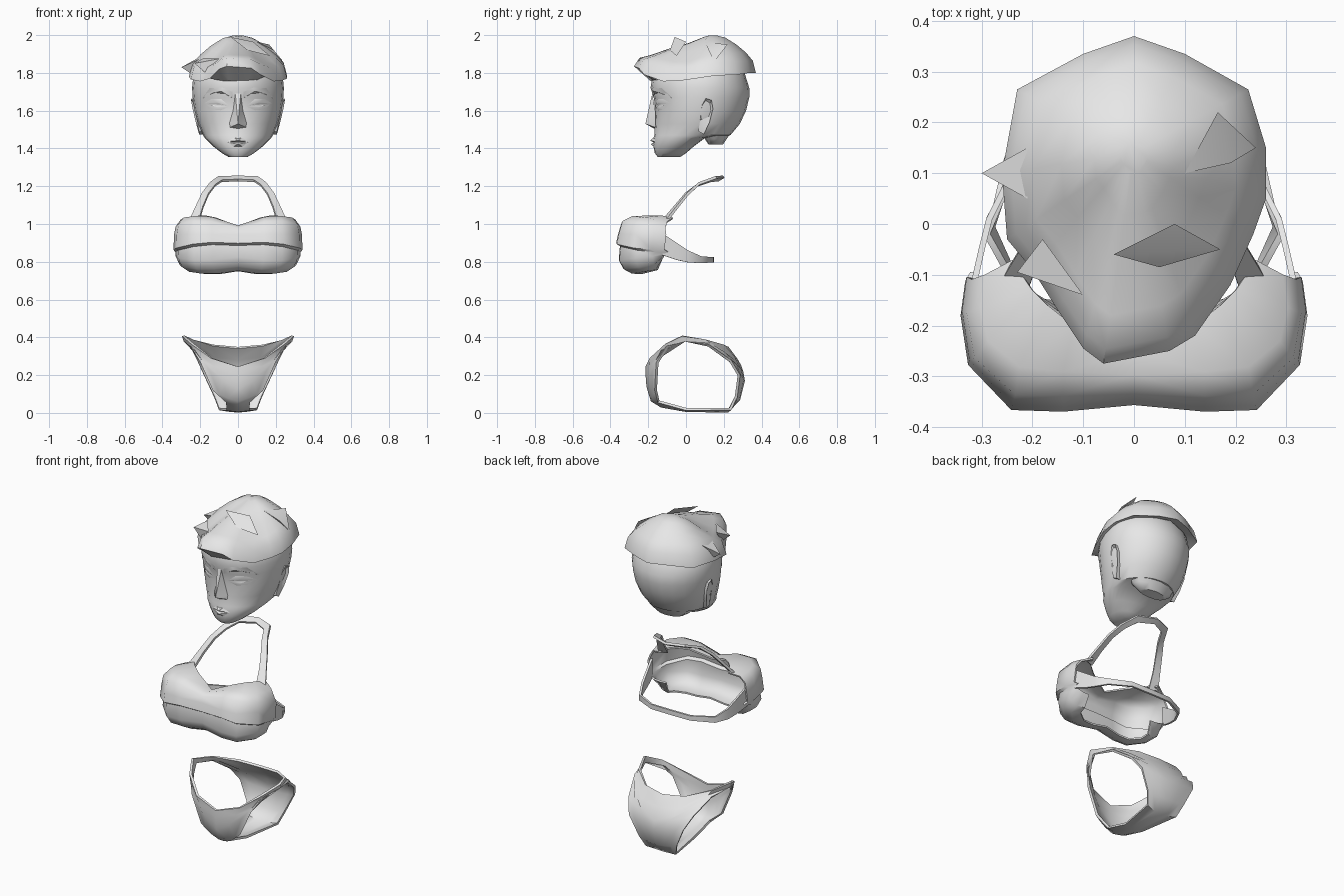
import bpy, bmesh, math
from mathutils import Vector

grey = bpy.data.materials.new("light_grey")
grey.diffuse_color = (0.8, 0.8, 0.8, 1)


def finish(name, bm, mirror=False, thick=0, angle=40):
    """Make an object, apply mirror and thickness, then smooth it."""
    me = bpy.data.meshes.new(name)
    bmesh.ops.recalc_face_normals(bm, faces=bm.faces)
    bm.to_mesh(me)
    bm.free()
    me.materials.append(grey)
    ob = bpy.data.objects.new(name, me)
    bpy.context.collection.objects.link(ob)
    bpy.ops.object.select_all(action='DESELECT')
    ob.select_set(True)
    bpy.context.view_layer.objects.active = ob
    if mirror:
        m = ob.modifiers.new("mirror", 'MIRROR')
        m.merge_threshold = 0.002
        bpy.ops.object.modifier_apply(modifier=m.name)
    if thick:
        s = ob.modifiers.new("thickness", 'SOLIDIFY')
        s.thickness, s.offset = thick, 0
        bpy.ops.object.modifier_apply(modifier=s.name)
    bpy.ops.object.shade_smooth_by_angle(angle=math.radians(angle))
    return ob


def sheet(name, rows, closed=False, caps=(False, False), **kw):
    """Skin a grid of points row by row."""
    bm = bmesh.new()
    grid = [[bm.verts.new(p) for p in r] for r in rows]
    n = len(grid[0])
    for a, b in zip(grid, grid[1:]):
        for i in range(n if closed else n - 1):
            j = (i + 1) % n
            bm.faces.new((a[i], a[j], b[j], b[i]))
    for cap, row in zip(caps, (grid[0], grid[-1])):
        if cap:
            bm.faces.new(row)
    bmesh.ops.remove_doubles(bm, verts=bm.verts, dist=0.0005)
    return finish(name, bm, **kw)


def ring(w, yf, yb, yc, z, n=24):
    """Egg-shaped horizontal slice with separate front and back depth."""
    pts = []
    for i in range(n):
        a = 2 * math.pi * i / n
        c = math.cos(a)
        pts.append((w * math.sin(a), yc - c * ((yc - yf) if c > 0 else (yb - yc)), z))
    return pts


# ---- head: height, half width, front, back, widest depth
HEAD = [(1.355, .05, -.15, -.03, -.10), (1.375, .085, -.165, 0, -.08),
        (1.41, .13, -.172, .04, -.03), (1.455, .175, -.172, .10, .02),
        (1.47, .185, -.168, .235, .05), (1.53, .21, -.165, .285, .07),
        (1.60, .23, -.162, .318, .08), (1.67, .24, -.170, .335, .09),
        (1.72, .243, -.188, .335, .10), (1.80, .235, -.175, .31, .10),
        (1.88, .17, -.10, .25, .10), (1.93, .09, 0, .20, .10)]
sheet("head", [ring(w, f, b, c, z) for z, w, f, b, c in HEAD],
      closed=True, caps=(True, True))
sheet("nape", [ring(.085, .12, .195, .15, 1.42, 12), ring(.13, .10, .215, .15, 1.45, 12),
               ring(.165, .08, .256, .13, 1.51, 12)], closed=True, caps=(True, True))


def face_y(x, z):
    """Depth of the face surface at x, z."""
    for a, b in zip(HEAD, HEAD[1:]):
        if a[0] <= z <= b[0]:
            t = (z - a[0]) / (b[0] - a[0])
            w, f, _, c = [p + (q - p) * t for p, q in zip(a[1:], b[1:])]
            return c - (c - f) * math.sqrt(max(0, 1 - (x / w) ** 2))
    return 0


def relief(name, outline, centre, height, mirror=True):
    """Raised facial shape: an outline on the face fanned to a high point."""
    bm = bmesh.new()
    rim = [bm.verts.new((x, face_y(x, z) - .002, z)) for x, z in outline]
    x, z = centre
    top = bm.verts.new((x, face_y(x, z) - height, z))
    for i in range(len(rim)):
        bm.faces.new((rim[i - 1], rim[i], top))
    finish(name, bm, mirror=mirror, angle=40)


# ---- facial features
relief("brows", [(.025, 1.665), (.07, 1.69), (.13, 1.695), (.19, 1.665),
                 (.15, 1.72), (.08, 1.722), (.03, 1.70)], (.09, 1.703), .009)
relief("upper_eyelids", [(.045, 1.625), (.09, 1.632), (.14, 1.636), (.18, 1.638),
                         (.14, 1.662), (.09, 1.662)], (.115, 1.645), .012)
relief("lower_eyelids", [(.045, 1.622), (.09, 1.626), (.14, 1.63), (.17, 1.633),
                         (.14, 1.607), (.09, 1.602)], (.11, 1.616), .008)
relief("nose", [(.014, 1.69), (.026, 1.60), (.045, 1.535), (.042, 1.512), (0, 1.505),
                (-.042, 1.512), (-.045, 1.535), (-.026, 1.60), (-.014, 1.69)],
       (0, 1.53), .050, False)
relief("upper_lip", [(-.06, 1.436), (-.02, 1.457), (0, 1.452), (.02, 1.457),
                     (.06, 1.436), (0, 1.434)], (0, 1.442), .018, False)
relief("lower_lip", [(-.055, 1.433), (0, 1.431), (.055, 1.433), (.025, 1.41),
                     (-.025, 1.41)], (0, 1.422), .014, False)

# ---- ears: leaf outlines that follow the skull inward towards the lobe
EAR = [(.065, 1.49), (.075, 1.55), (.085, 1.63), (.105, 1.665), (.135, 1.655),
       (.143, 1.61), (.125, 1.54), (.095, 1.475)]
sheet("ears", [[(.205 - (1.66 - z) * .2, y, z) for y, z in EAR],
               [(.238 + .15 * (y - .06) - (1.66 - z) * .2, y, z) for y, z in EAR],
               [(.215, .105 + (y - .105) * .55, 1.57 + (z - 1.57) * .65)
                for y, z in EAR]], closed=True, caps=(True, True), mirror=True)

# ---- hair cap: rim swept up into a dome, with an underside tucked to the forehead
RIM = [(0, .37, 1.80), (.10, .335, 1.80), (.225, .265, 1.79), (.26, .15, 1.785),
       (.26, .05, 1.77), (.235, -.02, 1.76), (.19, -.12, 1.755), (.12, -.22, 1.79),
       (.07, -.25, 1.825), (-.06, -.275, 1.835), (-.10, -.245, 1.82), (-.15, -.17, 1.77),
       (-.20, -.09, 1.755), (-.25, -.03, 1.765), (-.26, .10, 1.78), (-.23, .265, 1.79),
       (-.10, .335, 1.80)]
DOME = [(1, 0), (.93, .32), (.77, .54), (.55, .75), (.3, .93), (.1, .99)]
rows = [[(x * .8, .1 + (y - .1) * .77, 1.758 if y < -.2 else z + .02) for x, y, z in RIM]]
for s, h in DOME:
    row = []
    for x, y, z in RIM:
        yy = .14 + (y - .14) * s
        flat = .03 * min(1, max(0, (.12 - yy) / .1)) * min(1, (1 - s) * 4)
        row.append((x * s, yy, z + (2 - z) * h - flat))
    rows.append(row)
sheet("hair", rows, closed=True, caps=(False, True), angle=50)


def spike(tip, *base):
    """Pointed tuft of hair."""
    bm = bmesh.new()
    t = bm.verts.new(tip)
    vs = [bm.verts.new(p) for p in base]
    for i in range(len(vs)):
        bm.faces.new((vs[i - 1], vs[i], t))
    bm.faces.new(vs)
    finish("hair_tuft", bm, angle=70)


spike((-.30, .10, 1.83), (-.21, .15, 1.88), (-.21, .05, 1.87), (-.24, .10, 1.79))
spike((-.23, -.095, 1.85), (-.10, -.14, 1.875), (-.18, -.03, 1.88), (-.16, -.11, 1.79))
spike((-.04, -.06, 1.99), (.08, .0, 1.965), (.17, -.05, 1.89), (.05, -.085, 1.92))
spike((.165, .22, 1.95), (.10, .10, 1.965), (.19, .12, 1.92), (.24, .15, 1.86))

# ---- bikini top: half cup from inner top edge, over the ridge, to the lower edge
MID = [(0, -.352), (.14, -.365), (.24, -.362), (.323, -.275), (.337, -.18), (.328, -.115)]
RIDGE = [.90, .905, .895, .875, .865, .865]


def level(s, z, rear):
    """Scaled copy of the bust outline at one height, lifted at the rear."""
    zs = [z + .015, z, z, z + .01, z + .02, rear]
    return [(x * (.4 + .6 * s), -.13 + (y + .13) * s, h) for (x, y), h in zip(MID, zs)]


cup = [[(0, -.25, .985), (.12, -.20, 1.03), (.17, -.16, 1.04), (.20, -.13, 1.04),
        (.22, -.10, 1.035), (.235, -.07, 1.03)],
       [(0, -.295, .988), (.14, -.29, 1.033), (.225, -.28, 1.038), (.285, -.23, 1.03),
        (.30, -.165, 1.02), (.29, -.10, 1.01)],
       [(0, -.33, .975), (.14, -.335, 1.01), (.232, -.333, 1.012), (.31, -.262, .998),
        (.325, -.175, .985), (.315, -.11, .975)],
       [(x * .99, y + .01, .945) for x, y in MID],
       [(x, y, z) for (x, y), z in zip(MID, RIDGE)],
       [(x * .97, y + .02, z - .012) for (x, y), z in zip(MID, RIDGE)],
       level(.94, .81, .845), level(.84, .765, .835), level(.66, .742, .83),
       level(.45, .74, .83)]
sheet("bikini_cups", cup, mirror=True, thick=.01, angle=50)

# ---- back band: plan position with lower and upper height
BAND = [(.317, -.125, .835, .95), (.30, -.05, .81, .90), (.285, .01, .797, .86),
        (.25, .08, .793, .828), (.13, .14, .797, .825), (0, .142, .797, .825)]
sheet("back_band", [[(x, y, a), (x, y, b)] for x, y, a, b in BAND],
      mirror=True, thick=.012)

# ---- halter strap round the neck: outer and inner edges
STRAP = [((.255, -.10, 1.02), (.205, -.12, 1.02)), ((.225, -.05, 1.085), (.185, -.06, 1.09)),
         ((.19, .01, 1.16), (.155, .0, 1.16)), ((.15, .07, 1.215), (.12, .06, 1.205)),
         ((.105, .16, 1.248), (.085, .13, 1.228)), ((0, .20, 1.25), (0, .17, 1.232))]
sheet("neck_strap", STRAP, mirror=True, thick=.014)

# ---- bikini bottom: rows from front waist, under the crotch, to back waist
HIP, HIP_LOW = (.29, -.02, .408), (.28, -.005, .378)


def span(centre, edge):
    """Row that bows gently from the centre line to the leg edge."""
    c, e = Vector(centre), Vector(edge)
    return [(c.x + (e.x - c.x) * t, c.y + (e.y - c.y) * t ** 1.7, c.z + (e.z - c.z) * t ** 1.3)
            for t in (0, .4, .75, 1)]


bottom = [[(0, -.207, .245), (.14, -.187, .29), (.24, -.11, .365), HIP],
          [(0, -.207, .205), (.12, -.19, .245), (.225, -.125, .33), HIP_LOW],
          [(0, -.205, .165), (.10, -.19, .20), (.185, -.155, .275), (.25, -.10, .348)],
          span((0, -.20, .13), (.195, -.152, .265)), span((0, -.18, .065), (.13, -.16, .12)),
          span((0, -.13, .035), (.06, -.145, .06)), span((0, 0, .012), (.06, 0, .02)),
          span((0, .22, .008), (.10, .235, .02)), span((0, .28, .07), (.125, .265, .085)),
          span((0, .305, .17), (.18, .28, .20)), 
          span((0, .297, .215), (.215, .235, .275)),
          [(0, .285, .25), (.12, .265, .265), (.20, .20, .318), (.255, .12, .357)],
          [(0, .265, .285), (.12, .25, .297), (.235, .125, .365), HIP_LOW],
          [(0, .22, .345), (.13, .195, .357), (.24, .10, .388), HIP]]
sheet("bikini_bottom", bottom, mirror=True, thick=.014, angle=50)
